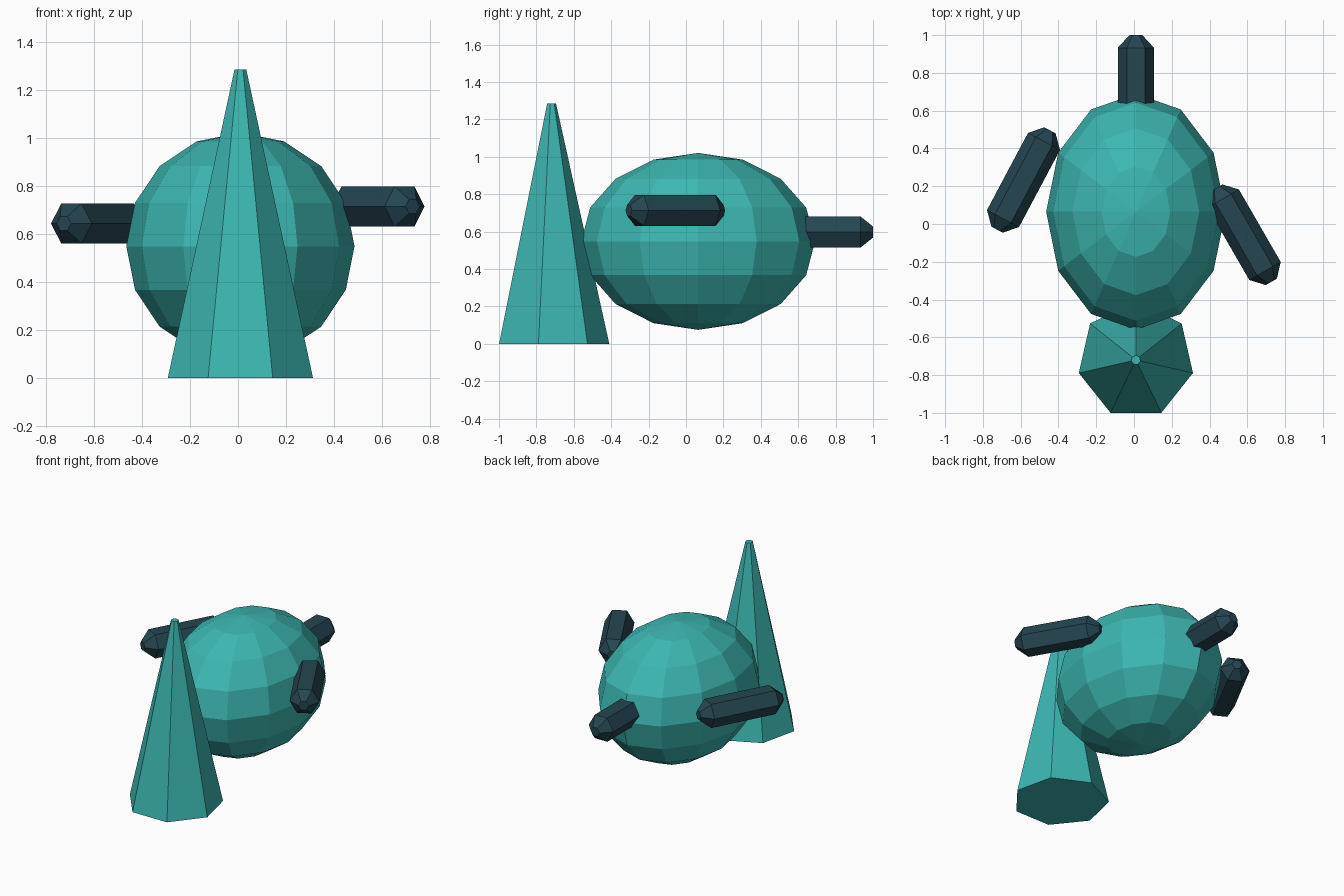
import bpy
import bmesh
from math import cos, sin, tau, radians
from mathutils import Matrix, Vector

cube = bpy.data.objects.get("Cube")
if cube:
    bpy.data.objects.remove(cube, do_unlink=True)


def material(name, colour):
    mat = bpy.data.materials.new(name)
    mat.use_nodes = True
    mat.diffuse_color = colour
    mat.node_tree.nodes["Principled BSDF"].inputs["Base Color"].default_value = colour
    return mat


teal = material("teal", (0.045, 0.47, 0.44, 1))
slate = material("dark_slate", (0.018, 0.061, 0.083, 1))


def add_object(name, bm, mat, location, turn=0):
    bmesh.ops.recalc_face_normals(bm, faces=bm.faces)
    mesh = bpy.data.meshes.new(name)
    bm.to_mesh(mesh)
    bm.free()
    mesh.materials.append(mat)
    obj = bpy.data.objects.new(name, mesh)
    obj.location = location
    obj.rotation_euler.z = radians(turn)
    bpy.context.collection.objects.link(obj)
    return obj


def limb(name, half, location, turn=0, radius=0.096, tip=0.034, taper=0.067):
    """Six-sided bar along y with a chamfered end on both sides."""
    bm = bmesh.new()
    profile = [(-half, tip), (taper - half, radius), (half - taper, radius), (half, tip)]
    rings = [[bm.verts.new((r * cos(tau * k / 6), y, r * sin(tau * k / 6)))
              for k in range(6)] for y, r in profile]
    for a, b in zip(rings, rings[1:]):
        for k in range(6):
            n = (k + 1) % 6
            bm.faces.new((a[k], a[n], b[n], b[k]))
    bm.faces.new(rings[0])
    bm.faces.new(rings[-1])
    return add_object(name, bm, slate, location, turn)


# Faceted egg-shaped body
bm = bmesh.new()
bmesh.ops.create_uvsphere(bm, u_segments=12, v_segments=8, radius=1,
                          matrix=Matrix.Diagonal(Vector((0.475, 0.625, 0.473, 1))))
add_object("body", bm, teal, (0.01, 0.065, 0.548))

# Tall seven-sided spike, one corner toward the body
bm = bmesh.new()
bmesh.ops.create_cone(bm, cap_ends=True, segments=7, radius1=0.31, radius2=0.025,
                      depth=1.285, matrix=Matrix.Rotation(radians(90), 4, 'Z'))
top = max(bm.verts, key=lambda v: v.co.y)
if abs(top.co.x) > 0.01:
    bmesh.ops.rotate(bm, verts=bm.verts, matrix=Matrix.Rotation(radians(-90), 3, 'Z'))
add_object("front_spike", bm, teal, (0.01, -0.72, 0.6425))

# Stubby limbs at the sides and back
limb("left_limb", 0.288, (0.583, -0.057, 0.714), 30)
limb("right_limb", 0.298, (-0.585, 0.233, 0.643), -28)
limb("back_limb", 0.28, (0.01, 0.72, 0.598))
